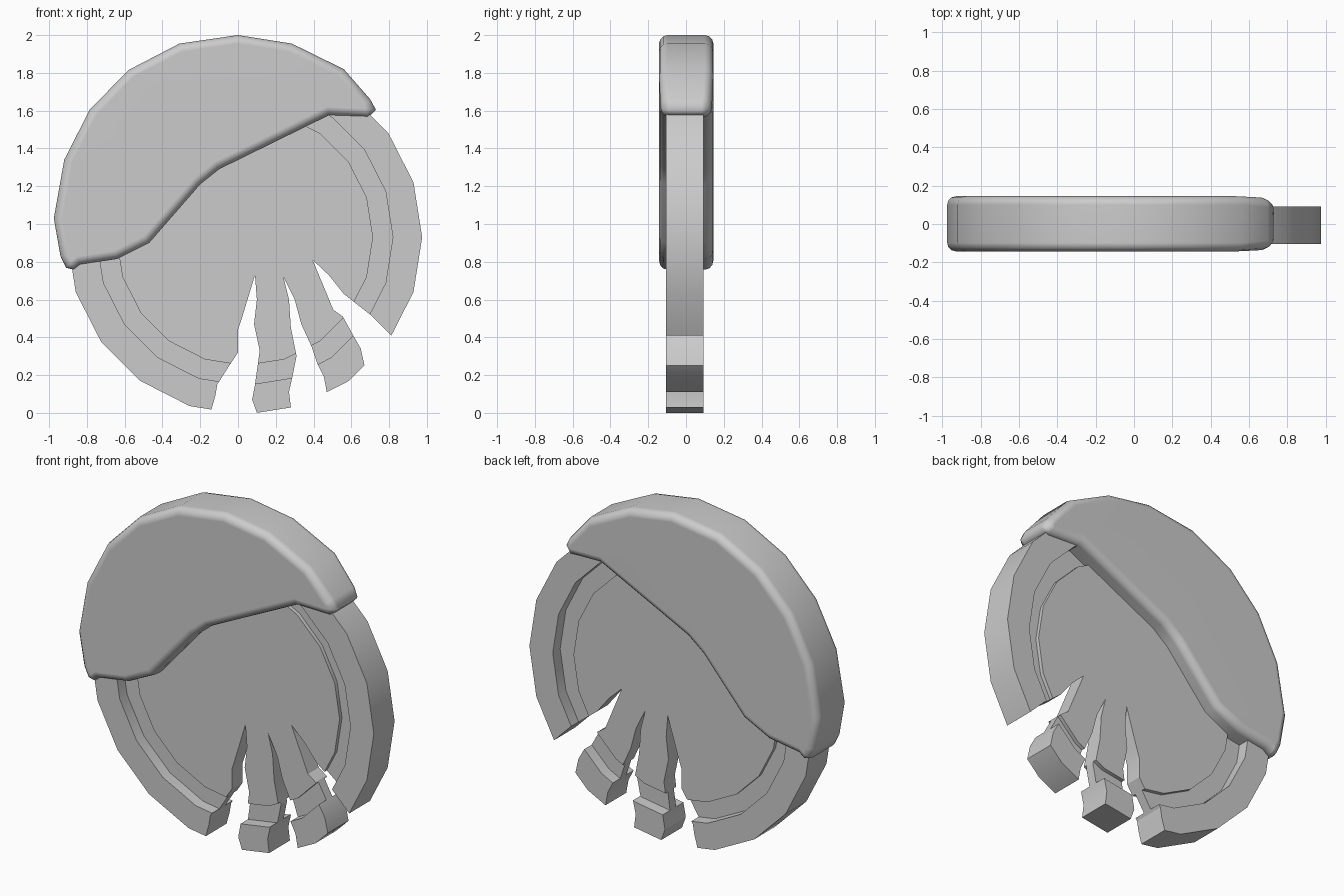
import bpy, bmesh, math

if "Cube" in bpy.data.objects:
    bpy.data.objects.remove(bpy.data.objects["Cube"])

CX, CZ, R = 0.035, 0.93, 0.94       # disc centre and radius
FRONT, BACK = -0.105, 0.092
GROOVE, PLATE = 0.07, 0.047         # depths of ring groove and inner plate below the rim
SIDES = 20


def make_object(name, bm):
    bmesh.ops.recalc_face_normals(bm, faces=bm.faces)
    mesh = bpy.data.meshes.new(name)
    bm.to_mesh(mesh)
    bm.free()
    ob = bpy.data.objects.new(name, mesh)
    bpy.context.collection.objects.link(ob)
    return ob


def add_prism(bm, outline, y0, y1):
    a, b = ([bm.verts.new((x, y, z)) for x, z in outline] for y in (y0, y1))
    n = len(outline)
    bm.faces.new(a)
    bm.faces.new(b[::-1])
    for i in range(n):
        j = (i + 1) % n
        bm.faces.new((a[i], b[i], b[j], a[j]))


def apply_modifiers(ob):
    bpy.context.view_layer.objects.active = ob
    for m in list(ob.modifiers):
        bpy.ops.object.modifier_apply(modifier=m.name)


def shade_smooth(ob, degrees):
    bpy.ops.object.select_all(action='DESELECT')
    ob.select_set(True)
    bpy.context.view_layer.objects.active = ob
    bpy.ops.object.shade_smooth_by_angle(angle=math.radians(degrees))


# Round disc: raised rim, ring groove and recessed plate on both faces
half = [(0.68, FRONT + PLATE), (0.68, FRONT + GROOVE), (0.785, FRONT + GROOVE),
        (0.785, FRONT), (R, FRONT)]
section = half + [(r, FRONT + BACK - y) for r, y in reversed(half)]
bm = bmesh.new()
rings = [[bm.verts.new((CX + r * math.cos(k * math.tau / SIDES), y,
                        CZ + r * math.sin(k * math.tau / SIDES))) for k in range(SIDES)]
         for r, y in section]
for a, b in zip(rings, rings[1:]):
    for i in range(SIDES):
        j = (i + 1) % SIDES
        bm.faces.new((a[i], a[j], b[j], b[i]))
bm.faces.new(rings[0])
bm.faces.new(rings[-1])
disc = make_object("cracked_disc", bm)

# Jagged cracks cut through the lower edge
cracks = [
    [(0.09, 0.73), (0.02, 0.5), (0, 0.44), (0, 0.32), (-0.04, 0.26), (-0.11, 0.15),
     (-0.12, 0.09), (-0.14, 0.02), (-0.15, -0.1), (0.1, -0.1), (0.1, 0.0), (0.075, 0.07),
     (0.09, 0.15), (0.115, 0.33), (0.085, 0.47), (0.1, 0.6)],
    [(0.24, 0.72), (0.27, 0.6), (0.28, 0.45), (0.31, 0.3), (0.29, 0.2), (0.27, 0.11),
     (0.28, 0.03), (0.28, -0.1), (0.48, -0.1), (0.47, 0.11), (0.455, 0.19), (0.42, 0.26),
     (0.39, 0.35), (0.335, 0.47), (0.3, 0.6)],
    [(0.395, 0.81), (0.505, 0.545), (0.555, 0.51), (0.61, 0.41), (0.65, 0.34), (0.67, 0.25),
     (0.78, 0.1), (1.0, 0.25), (0.81, 0.41), (0.7, 0.52), (0.56, 0.63), (0.48, 0.73)],
]
bm = bmesh.new()
for outline in cracks:
    add_prism(bm, outline, -0.3, 0.3)
cutter = make_object("crack_cutter", bm)
cutter.hide_render = True
mod = disc.modifiers.new("cracks", 'BOOLEAN')
mod.operation, mod.solver, mod.object = 'DIFFERENCE', 'EXACT', cutter
apply_modifiers(disc)
bpy.data.objects.remove(cutter)
shade_smooth(disc, 20)

# Soft thick coating over the upper left
coat = [(-0.975, 1.03), (-0.92, 1.34), (-0.785, 1.605), (-0.58, 1.815), (-0.31, 1.955),
        (0, 2.0), (0.285, 1.955), (0.56, 1.82), (0.70, 1.66), (0.73, 1.605), (0.69, 1.565),
        (0.48, 1.575), (-0.1, 1.29), (-0.2, 1.21), (-0.47, 0.9), (-0.64, 0.815),
        (-0.835, 0.785), (-0.87, 0.758), (-0.91, 0.768), (-0.94, 0.83)]
bm = bmesh.new()
add_prism(bm, coat, -0.143, 0.145)
cap = make_object("dipped_coating", bm)
bev = cap.modifiers.new("soft_edge", 'BEVEL')
bev.width, bev.segments = 0.045, 3
bev.limit_method, bev.angle_limit = 'ANGLE', math.radians(80)
bev.use_clamp_overlap = False
apply_modifiers(cap)
# Round off the right tip
for v in cap.data.vertices:
    if v.co.x > 0.6:
        v.co.y *= 1 - 0.2 * ((v.co.x - 0.6) / 0.13) ** 2
shade_smooth(cap, 65)
cap.modifiers.new("even_shading", 'WEIGHTED_NORMAL').keep_sharp = True
apply_modifiers(cap)
